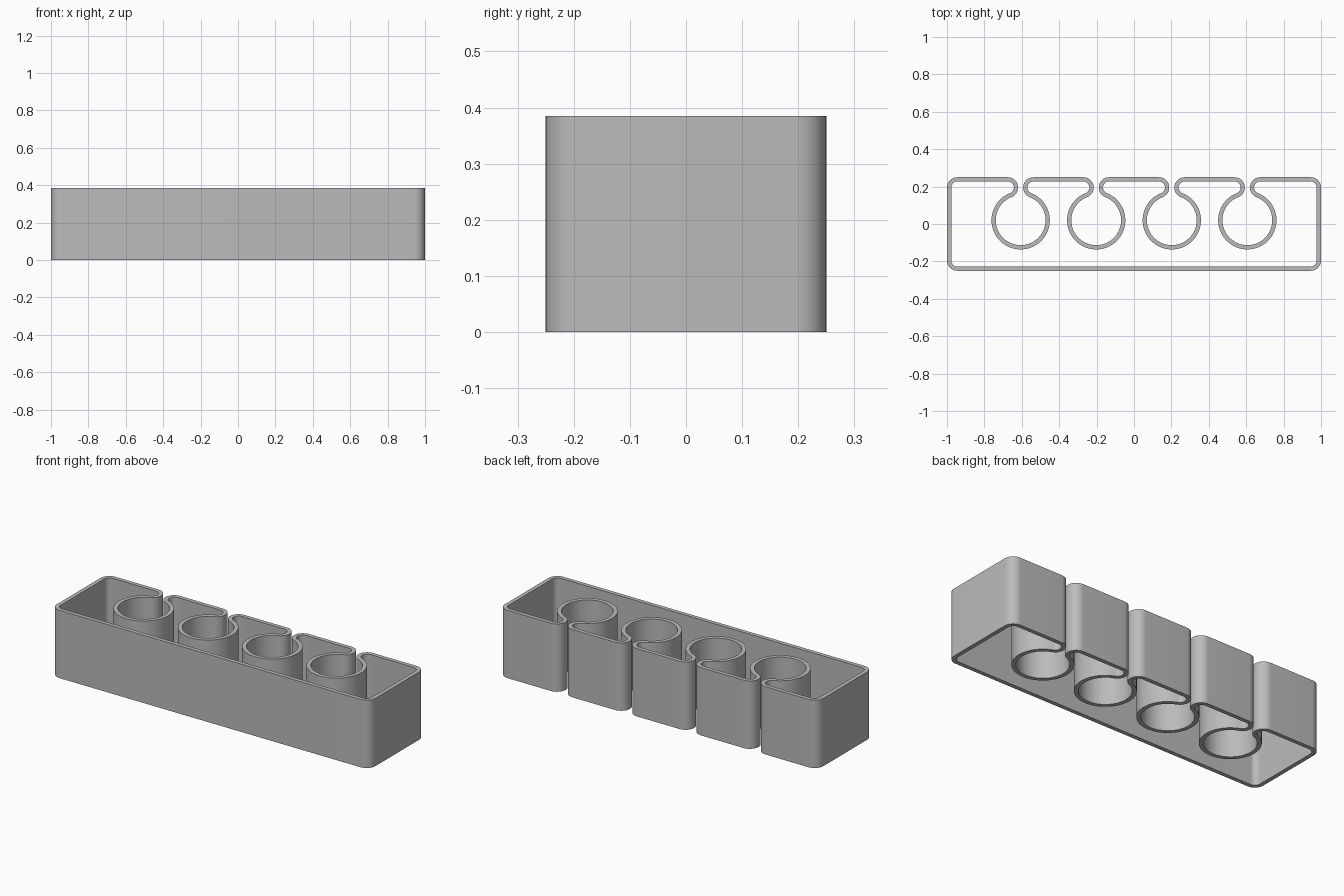
import bpy, bmesh
from math import radians, degrees, atan2, sin, cos, sqrt, ceil

cube = bpy.data.objects.get("Cube")
if cube:
    bpy.data.objects.remove(cube)

HEIGHT = 0.385
WALL = 0.023
HALF_X, HALF_Y = 1.0, 0.25
ROUND = 0.055            # radius of corners and clip lips
HOLE = 0.133             # inside radius of each clip
HALF_GAP = 0.0135        # half width of the slot into a clip
SPACING = 0.404

# Each entry pairs a point on the outside skin with its partner on the inside
profile = []


def arc(cx, cy, radius, start, end, thickness):
    steps = max(4, ceil(abs(end - start) / 6))
    for i in range(steps + 1):
        a = radians(start + (end - start) * i / steps)
        profile.append([(cx + r * cos(a), cy + r * sin(a))
                        for r in (radius, radius + thickness)])


def corner(sx, sy, start):
    arc(sx * (HALF_X - ROUND), sy * (HALF_Y - ROUND), ROUND, start, start - 90, -WALL)


# Lips and clip circle are tangent, so their centres fix the joining angle
lip_dx = HALF_GAP + ROUND
lip_y = HALF_Y - ROUND
drop = sqrt((HOLE + ROUND) ** 2 - lip_dx ** 2)
join = degrees(atan2(drop, lip_dx))


def clip(cx):
    arc(cx - lip_dx, lip_y, ROUND, 90, -join, -WALL)
    profile.pop()
    arc(cx, lip_y - drop, HOLE, 180 - join, 360 + join, WALL)
    profile.pop()
    arc(cx + lip_dx, lip_y, ROUND, 180 + join, 90, -WALL)


# One continuous wall: back edge with four clips, then round the front
corner(-1, 1, 180)
for k in range(4):
    clip((k - 1.5) * SPACING)
corner(1, 1, 90)
corner(1, -1, 0)
corner(-1, -1, -90)

# Sweep the wall section to full height
bm = bmesh.new()
rings = []
for outer, inner in profile:
    rings.append([bm.verts.new((*p, z)) for p, z in
                  ((outer, 0), (outer, HEIGHT), (inner, HEIGHT), (inner, 0))])
for i, ring in enumerate(rings):
    after = rings[(i + 1) % len(rings)]
    for j in range(4):
        n = (j + 1) % 4
        bm.faces.new((ring[j], ring[n], after[n], after[j]))
bmesh.ops.recalc_face_normals(bm, faces=bm.faces)
mesh = bpy.data.meshes.new("clip_rack_wall")
bm.to_mesh(mesh)
bm.free()

rack = bpy.data.objects.new("clip_rack_wall", mesh)
bpy.context.collection.objects.link(rack)

# Plain grey plastic
grey = bpy.data.materials.new("grey_plastic")
grey.use_nodes = True
colour = (0.5, 0.5, 0.5, 1)
grey.diffuse_color = colour
grey.node_tree.nodes["Principled BSDF"].inputs["Base Color"].default_value = colour
mesh.materials.append(grey)

bpy.ops.object.select_all(action="DESELECT")
rack.select_set(True)
bpy.context.view_layer.objects.active = rack
bpy.ops.object.shade_smooth_by_angle(angle=radians(30))
